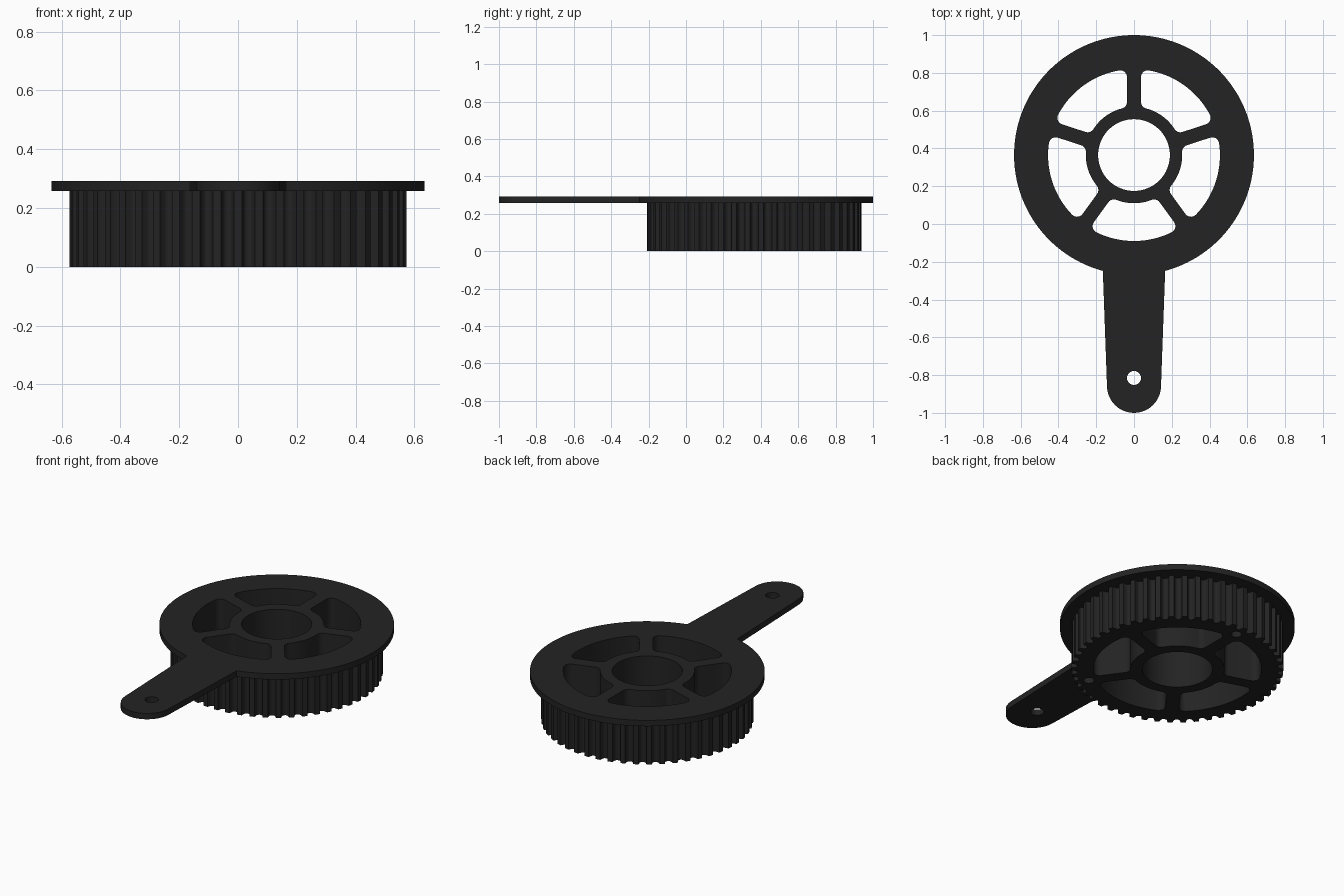
import bpy, bmesh
from math import sin, cos, pi, sqrt, atan2, asin, radians

if "Cube" in bpy.data.objects:
    bpy.data.objects.remove(bpy.data.objects["Cube"])

CY = 0.365                              # wheel centre on y
Z_BODY, Z_TOP = 0.257, 0.292            # plate underside and top
R_FLANGE, R_TOOTH, R_RIM, R_HUB, R_BORE = 0.635, 0.574, 0.455, 0.255, 0.19
TEETH, GROOVE = 50, 0.032
SPOKES = [radians(90 + 72 * k) for k in range(5)]

black = bpy.data.materials.new("black plastic")
black.diffuse_color = (0.017, 0.017, 0.017, 1)
black.use_nodes = True
black.node_tree.nodes["Principled BSDF"].inputs["Base Color"].default_value = black.diffuse_color


def arc(cx, cy, r, a0, a1, n):
    return [(cx + r * cos(a0 + (a1 - a0) * i / n),
             cy + r * sin(a0 + (a1 - a0) * i / n)) for i in range(n + 1)]


def circle(cx, cy, r, n):
    return arc(cx, cy, r, 0, 2 * pi, n)[:-1]


def tooth_outline():
    # rounded grooves cut into a circle
    pts, pitch = [], 2 * pi / TEETH
    for t in range(TEETH):
        a = pi / 2 + t * pitch
        pts += arc(0, CY, R_TOOTH, a - pitch * 0.19, a + pitch * 0.19, 2)
        for i in range(1, 8):
            u = -1 + i / 4
            ang = a + pitch * (0.5 + 0.31 * u)
            r = R_TOOTH - GROOVE * sqrt(1 - abs(u) ** 2.4)
            pts.append((r * cos(ang), CY + r * sin(ang)))
    return pts


def window(a, w=0.037, f=0.036):
    # rounded opening between the spoke at angle a and the next one
    half = radians(36)
    mid = a + half

    def corner(rad):
        d = asin((w + f) / rad)
        return rad, half - d            # polar position relative to mid

    ro, to = corner(R_RIM - f)
    ri, ti = corner(R_HUB + f)
    pts = arc(0, 0, R_RIM, -to, to, 20)
    pts += arc(ro * cos(to), ro * sin(to), f, to, half + pi / 2, 7)[1:]
    pts += arc(ri * cos(ti), ri * sin(ti), f, half + pi / 2, ti + pi, 7)
    pts += arc(0, 0, R_HUB, ti, -ti, 12)[1:]
    pts += arc(ri * cos(ti), -ri * sin(ti), f, pi - ti, 1.5 * pi - half, 7)[1:]
    pts += arc(ro * cos(to), -ro * sin(to), f, 1.5 * pi - half, 2 * pi - to, 7)[:-1]
    c, s = cos(mid), sin(mid)
    return [(x * c - y * s, CY + x * s + y * c) for x, y in pts]


def plate_outline():
    # round flange running into a tapered arm with a round end
    a = asin(0.165 / R_FLANGE)
    pts = arc(0, CY, R_FLANGE, -pi / 2 + a, 1.5 * pi - a, 120)
    return pts + arc(0, -0.857, 0.143, pi, 2 * pi, 24)


def fill(bm, loops, z, up):
    edges = []
    for loop in loops:
        vs = [bm.verts.new((x, y, z)) for x, y in loop]
        edges += [bm.edges.new((v, vs[i - 1])) for i, v in enumerate(vs)]
    out = bmesh.ops.triangle_fill(bm, use_beauty=True, edges=edges)
    for f in out["geom"]:
        if isinstance(f, bmesh.types.BMFace):
            f.normal_update()
            if (f.normal.z > 0) != up:
                f.normal_flip()


def wall(bm, loop, z0, z1, inner=False):
    if inner:
        loop = loop[::-1]
    lo = [bm.verts.new((x, y, z0)) for x, y in loop]
    hi = [bm.verts.new((x, y, z1)) for x, y in loop]
    for i in range(len(loop)):
        bm.faces.new((lo[i - 1], lo[i], hi[i], hi[i - 1]))


def finish(bm, name):
    bmesh.ops.remove_doubles(bm, verts=bm.verts, dist=1e-5)
    me = bpy.data.meshes.new(name)
    bm.to_mesh(me)
    bm.free()
    me.materials.append(black)
    ob = bpy.data.objects.new(name, me)
    bpy.context.collection.objects.link(ob)
    bpy.ops.object.select_all(action='DESELECT')
    ob.select_set(True)
    bpy.context.view_layer.objects.active = ob
    bpy.ops.object.shade_smooth_by_angle(angle=radians(30))


teeth = tooth_outline()
openings = [window(a) for a in SPOKES] + [circle(0, CY, R_BORE, 64)]
arm_hole = circle(0, -0.815, 0.037, 24)
outline = plate_outline()

# flange plate with arm
bm = bmesh.new()
fill(bm, [outline, arm_hole] + openings, Z_TOP, True)
fill(bm, [outline, arm_hole, teeth], Z_BODY, False)
wall(bm, outline, Z_BODY, Z_TOP)
wall(bm, arm_hole, Z_BODY, Z_TOP, True)
for loop in openings:
    wall(bm, loop, Z_BODY, Z_TOP, True)
finish(bm, "flange_plate_with_arm")

# toothed wheel with two blind holes in its underside
bm = bmesh.new()
blind = [circle(0.495 * cos(a), CY + 0.495 * sin(a), 0.03, 20)
         for a in (radians(90), radians(-54))]
fill(bm, [teeth] + openings + blind, 0, False)
wall(bm, teeth, 0, Z_BODY)
for loop in openings:
    wall(bm, loop, 0, Z_BODY, True)
for loop in blind:
    wall(bm, loop, 0, 0.12, True)
    fill(bm, [loop], 0.12, False)
finish(bm, "toothed_wheel")
